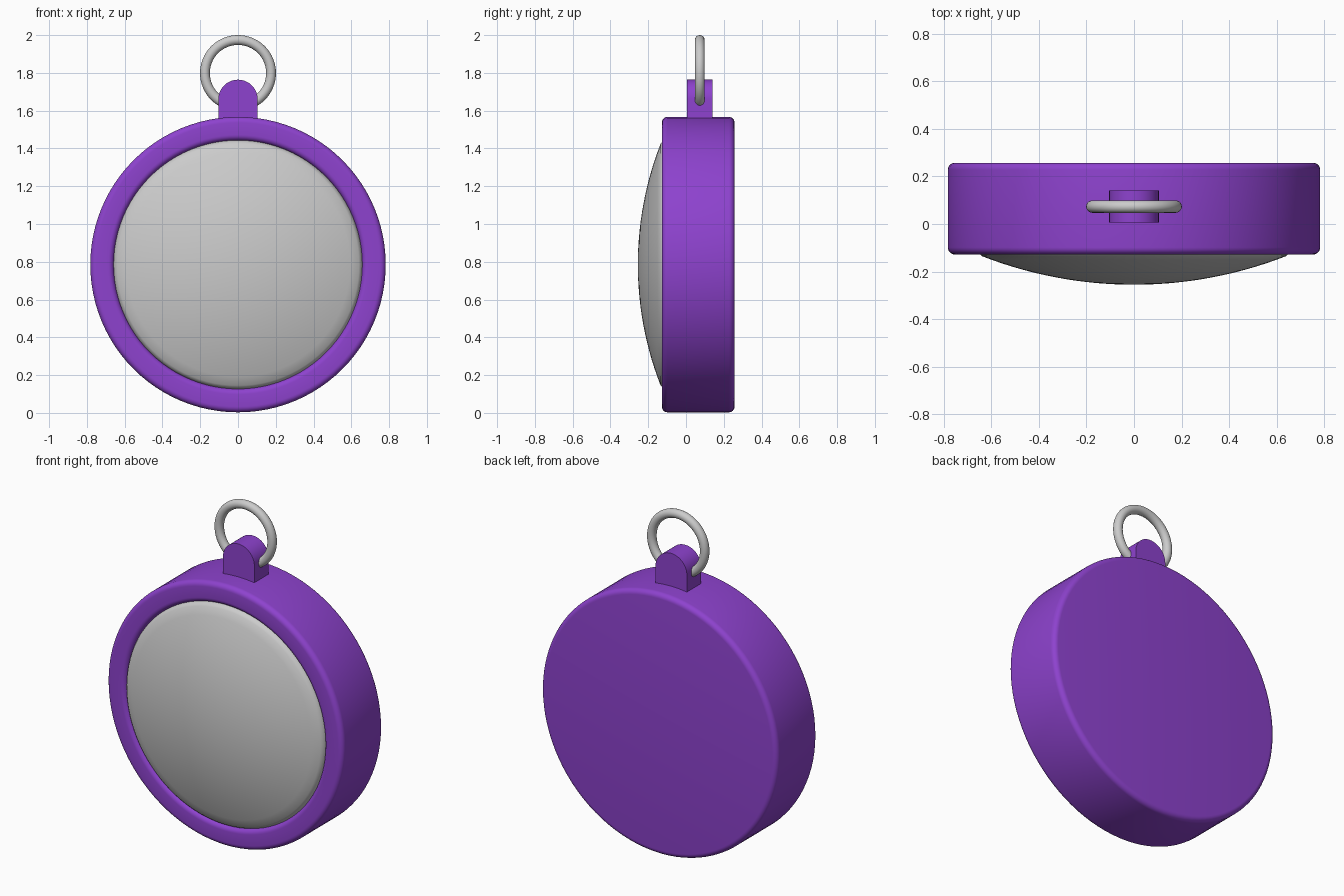
import bpy, bmesh
from math import sin, cos, pi, radians, sqrt

if "Cube" in bpy.data.objects:
    bpy.data.objects.remove(bpy.data.objects["Cube"])

CZ = 0.785  # height of the disc axis

purple = bpy.data.materials.new("purple")
purple.diffuse_color = (0.27, 0.055, 0.62, 1)
purple.use_nodes = True
purple.node_tree.nodes["Principled BSDF"].inputs["Base Color"].default_value = purple.diffuse_color


def finish(name, bm, mat=None, angle=35):
    bmesh.ops.remove_doubles(bm, verts=bm.verts, dist=1e-5)
    bmesh.ops.recalc_face_normals(bm, faces=bm.faces)
    me = bpy.data.meshes.new(name)
    bm.to_mesh(me)
    bm.free()
    me.shade_smooth()
    me.set_sharp_from_angle(angle=radians(angle))
    if mat:
        me.materials.append(mat)
    ob = bpy.data.objects.new(name, me)
    bpy.context.collection.objects.link(ob)
    return ob


def lathe(name, profile, mat=None, steps=96):
    """Spin (radius, y) points about the disc axis."""
    bm = bmesh.new()
    vs = [bm.verts.new((r, y, CZ)) for r, y in profile]
    es = [bm.edges.new(p) for p in zip(vs, vs[1:])]
    bmesh.ops.spin(bm, geom=vs + es, cent=(0, 0, CZ), axis=(0, 1, 0),
                   angle=2 * pi, steps=steps)
    return finish(name, bm, mat)


def arc(cx, cy, r, a0, a1, n=6):
    return [(cx + r * cos(radians(a0 + (a1 - a0) * i / n)),
             cy + r * sin(radians(a0 + (a1 - a0) * i / n))) for i in range(n + 1)]


# Case with rounded outer edges and a shallow recess at the front
F = 0.03
case = [(0, 0.257)] + arc(0.782 - F, 0.257 - F, F, 90, 0) \
    + arc(0.782 - F, -0.128 + F, F, 0, -90) \
    + arc(0.657 + F, -0.128 + F, F, -90, -180) + [(0.657, -0.06), (0, -0.06)]
lathe("case", case, purple)

# Domed face with a softly rounded edge
R = 1.76
dome = [(r, -0.255 + R - sqrt(R * R - r * r)) for r in [0.64 * i / 14 for i in range(15)]]
dome += [(0.65, -0.125), (0.657, -0.113), (0.66, -0.098), (0.66, -0.06)]
lathe("domed_face", dome)

# Arched lug on top of the case
bm = bmesh.new()
outline = [(-0.104, 1.5), (0.104, 1.5)] + arc(0, 1.66, 0.104, 0, 180, 32)
face = bm.faces.new([bm.verts.new((x, 0.006, z)) for x, z in outline])
ext = bmesh.ops.extrude_face_region(bm, geom=[face], use_keep_orig=True)
bmesh.ops.translate(bm, vec=(0, 0.134, 0),
                    verts=[v for v in ext["geom"] if isinstance(v, bmesh.types.BMVert)])
finish("lug", bm, purple)

# Hanging ring through the lug
bpy.ops.mesh.primitive_torus_add(major_radius=0.175, minor_radius=0.026,
                                 major_segments=64, minor_segments=20,
                                 location=(0, 0.073, 1.799), rotation=(pi / 2, 0, 0))
ring = bpy.context.object
ring.name = "hanging_ring"
ring.data.shade_smooth()
